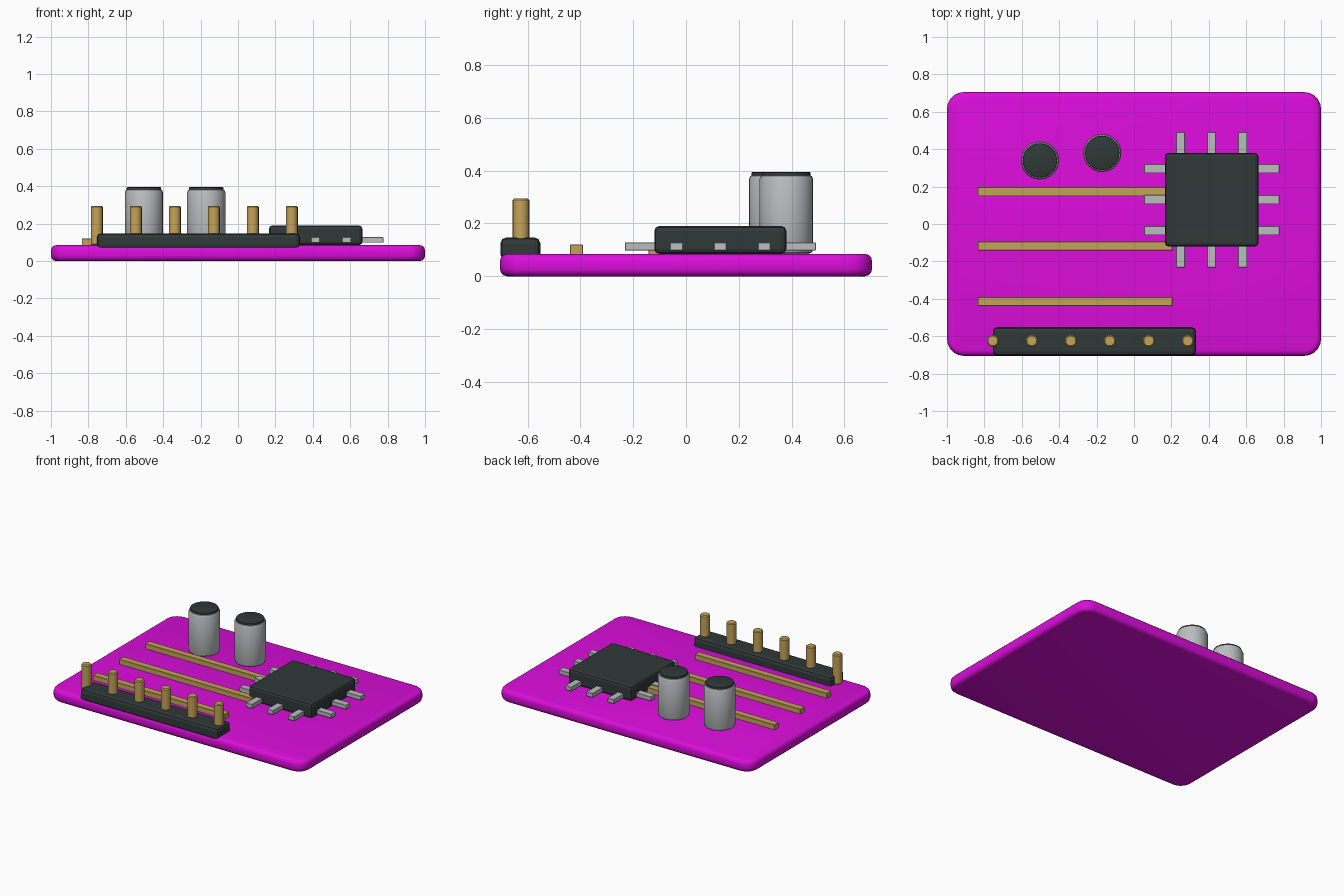
import bpy, bmesh

old = bpy.data.objects.get("Cube")
if old:
    bpy.data.objects.remove(old)


def material(name, color):
    m = bpy.data.materials.new(name)
    m.use_nodes = True
    m.diffuse_color = (*color, 1)
    m.node_tree.nodes["Principled BSDF"].inputs["Base Color"].default_value = (*color, 1)
    return m


MAGENTA = material("magenta board", (0.71, 0.004, 0.71))
DARK = material("dark plastic", (0.03, 0.04, 0.04))
GOLD = material("gold contact", (0.56, 0.37, 0.10))
SILVER = material("silver metal", (0.50, 0.51, 0.53))


def finish(bm, name, mat):
    mesh = bpy.data.meshes.new(name)
    bm.to_mesh(mesh)
    bm.free()
    mesh.materials.append(mat)
    ob = bpy.data.objects.new(name, mesh)
    bpy.context.collection.objects.link(ob)
    return ob


def smooth(ob, angle=0.6):
    bpy.ops.object.select_all(action='DESELECT')
    ob.select_set(True)
    bpy.context.view_layer.objects.active = ob
    bpy.ops.object.shade_smooth_by_angle(angle=angle)


def box(name, lo, hi, mat, bevel=0, segments=2, corner=0):
    """Box between two corners, with optional rounded plan corners and edge bevel."""
    bm = bmesh.new()
    bmesh.ops.create_cube(bm, size=1)
    for v in bm.verts:
        v.co = [(a + b) / 2 + c * (b - a) for a, b, c in zip(lo, hi, v.co)]
    if corner:
        upright = [e for e in bm.edges if abs(e.verts[0].co.z - e.verts[1].co.z) > 1e-4]
        bmesh.ops.bevel(bm, geom=upright, offset=corner, segments=5, profile=0.5, affect='EDGES')
        rims = [e for e in bm.edges if abs(e.verts[0].co.z - e.verts[1].co.z) < 1e-4]
    else:
        rims = bm.edges[:]
    if bevel:
        bmesh.ops.bevel(bm, geom=rims, offset=bevel, segments=segments, profile=0.5, affect='EDGES')
    return finish(bm, name, mat)


def cylinder(name, x, y, z0, z1, radius, mat, bevel, sides=24, segments=2):
    bm = bmesh.new()
    bmesh.ops.create_cone(bm, cap_ends=True, segments=sides, radius1=radius,
                          radius2=radius, depth=z1 - z0)
    bmesh.ops.translate(bm, verts=bm.verts, vec=(x, y, (z0 + z1) / 2))
    rims = [e for e in bm.edges if abs(e.verts[0].co.z - e.verts[1].co.z) < 1e-4]
    bmesh.ops.bevel(bm, geom=rims, offset=bevel, segments=segments, profile=0.5, affect='EDGES')
    ob = finish(bm, name, mat)
    smooth(ob)
    return ob


TOP = 0.085

# Circuit board
smooth(box("board", (-1, -0.705, 0), (1, 0.705, TOP), MAGENTA, bevel=0.028, segments=3, corner=0.09))

# Chip with three legs on each side
CX, CY, HALF = 0.415, 0.13, 0.25
box("chip_body", (CX - HALF, CY - HALF, TOP), (CX + HALF, CY + HALF, 0.19), DARK, bevel=0.018)
for i in (-1, 0, 1):
    for side in (-1, 1):
        near, far = sorted((side * 0.22, side * 0.362))
        off = i * 0.166
        box("chip_leg_x", (CX + near, CY + off - 0.024, 0.098),
            (CX + far, CY + off + 0.024, 0.128), SILVER, bevel=0.002, segments=1)
        box("chip_leg_y", (CX + off - 0.024, CY + near, 0.098),
            (CX + off + 0.024, CY + far, 0.128), SILVER, bevel=0.002, segments=1)

# Raised traces
for y in (0.173, -0.118, -0.415):
    box("trace", (-0.835, y - 0.024, TOP - 0.005), (0.205, y + 0.024, 0.12), GOLD,
        bevel=0.002, segments=1)

# Pin header
box("header_base", (-0.755, -0.703, 0.06), (0.332, -0.552, 0.147), DARK, bevel=0.022)
for i in range(6):
    cylinder("header_pin", -0.755 + i * 0.2085, -0.625, TOP, 0.295, 0.032, GOLD,
             bevel=0.006, sides=16, segments=1)

# Capacitors
for x, y in ((-0.503, 0.34), (-0.17, 0.38)):
    cylinder("capacitor_can", x, y, TOP, 0.385, 0.102, SILVER, bevel=0.018)
    cylinder("capacitor_cap", x, y, 0.375, 0.395, 0.092, DARK, bevel=0.005)
